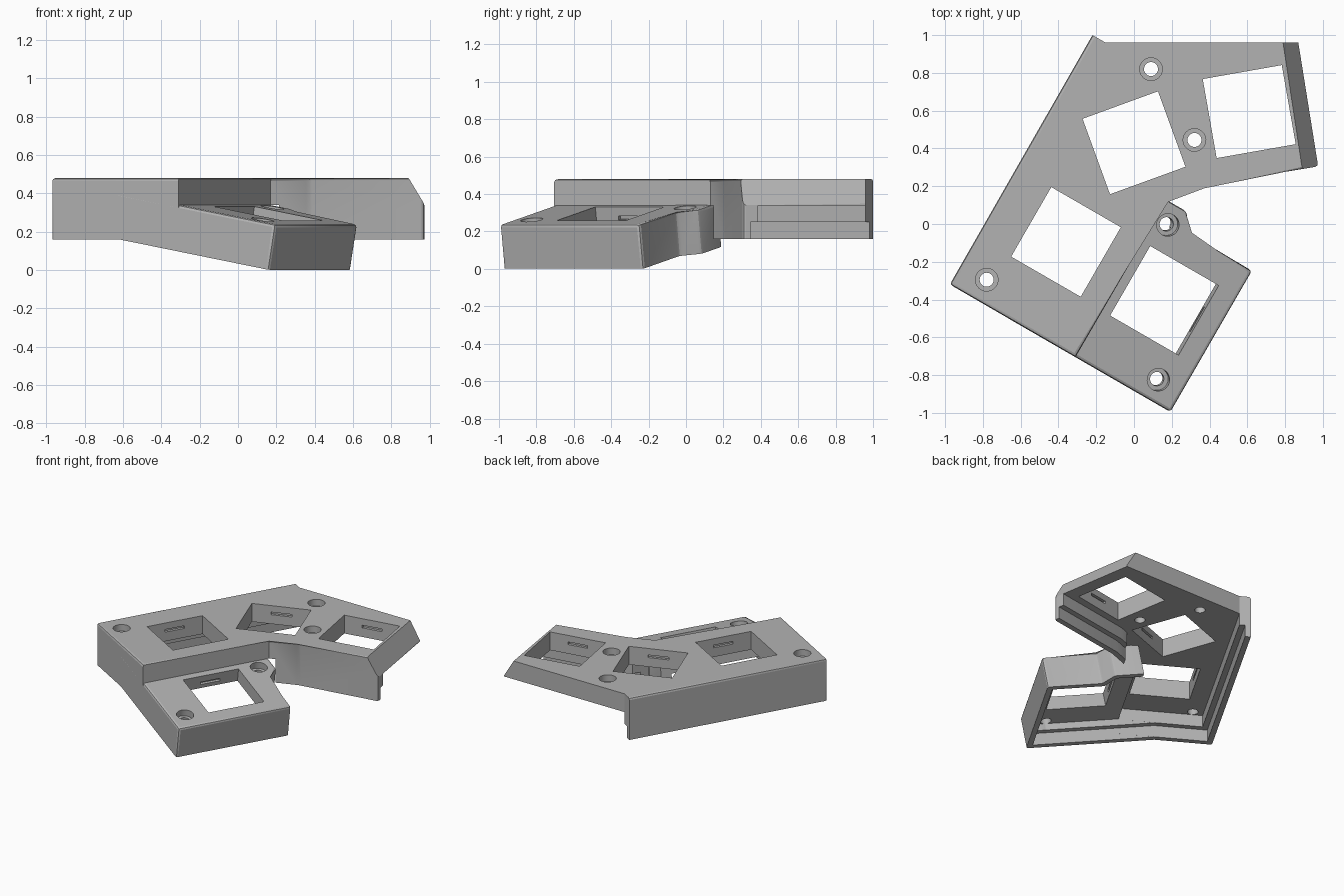
import bpy, bmesh
from math import radians, sin, cos, pi
from mathutils import Matrix, Vector
from mathutils.geometry import intersect_line_line_2d, intersect_line_line

cube = bpy.data.objects.get("Cube")
if cube:
    bpy.data.objects.remove(cube, do_unlink=True)

grey = bpy.data.materials.new("matte_grey")
grey.use_nodes = True
GREY = (0.45, 0.45, 0.45, 1)
grey.diffuse_color = GREY
grey.node_tree.nodes["Principled BSDF"].inputs["Base Color"].default_value = GREY


def add_object(name, bm):
    bmesh.ops.recalc_face_normals(bm, faces=bm.faces[:])
    mesh = bpy.data.meshes.new(name)
    bm.to_mesh(mesh)
    bm.free()
    mesh.materials.append(grey)
    obj = bpy.data.objects.new(name, mesh)
    bpy.context.collection.objects.link(obj)
    return obj


def prism(points, low, high, top_edges=(), corners=(), width=0.016):
    """Extruded outline; listed top edges and upright corners are chamfered."""
    bm = bmesh.new()
    n = len(points)
    bottom = [bm.verts.new((x, y, low)) for x, y in points]
    top = [bm.verts.new((x, y, high)) for x, y in points]
    bm.faces.new(bottom[::-1])
    bm.faces.new(top)
    for i in range(n):
        j = (i + 1) % n
        bm.faces.new((bottom[i], bottom[j], top[j], top[i]))
    edges = [bm.edges.get((top[i], top[(i + 1) % n])) for i in top_edges]
    edges += [bm.edges.get((bottom[i], top[i])) for i in corners]
    if edges:
        bmesh.ops.bevel(bm, geom=edges, offset=width, segments=2,
                        profile=0.5, affect='EDGES')
    return bm


def inset(points, offsets):
    """Move every outline edge inward by its own distance."""
    lines = []
    n = len(points)
    for i, d in enumerate(offsets):
        a, b = Vector(points[i]), Vector(points[(i + 1) % n])
        t = (b - a).normalized()
        shift = Vector((-t.y, t.x)) * d
        lines.append(((a + shift).to_3d(), (b + shift).to_3d()))
    return [intersect_line_line(*lines[i - 1], *lines[i])[0].xy for i in range(n)]


def cut(obj, bm):
    """Subtract a mesh and bake the result."""
    tool = add_object("cutter", bm)
    tool.hide_render = True
    mod = obj.modifiers.new("cut", 'BOOLEAN')
    mod.operation, mod.solver, mod.object = 'DIFFERENCE', 'EXACT', tool
    deps = bpy.context.evaluated_depsgraph_get()
    mesh = bpy.data.meshes.new_from_object(obj.evaluated_get(deps))
    obj.modifiers.clear()
    obj.data = mesh
    bpy.data.objects.remove(tool, do_unlink=True)


def box(center, size, angle):
    bm = bmesh.new()
    place = (Matrix.Translation(center) @ Matrix.Rotation(radians(angle), 4, 'Z')
             @ Matrix.Diagonal((*size, 1)))
    bmesh.ops.create_cube(bm, size=1, matrix=place)
    return bm


def cut_key_hole(obj, x, y, angle, top, size=0.425):
    """Square opening with a clip slot in two facing walls."""
    cut(obj, box((x, y, top), (size, size, 0.5), angle))
    cut(obj, box((x, y, top - 0.06), (size + 0.04, 0.15, 0.02), angle))


def cut_screw_hole(obj, x, y, top):
    """Counterbored round hole."""
    for radius, depth in ((0.06, 0.05), (0.037, 0.3)):
        bm = bmesh.new()
        bmesh.ops.create_cone(bm, cap_ends=True, segments=32, radius1=radius,
                              radius2=radius, depth=2 * depth,
                              matrix=Matrix.Translation((x, y, top)))
        cut(obj, bm)


WALL, LIP = 0.08, 0.04
TOP, PLATE, LEDGE, BASE = 0.48, 0.34, 0.25, 0.16

# Main case: solid outline with a sloped right end
hinge, inner, elbow = (-0.31, -0.705), (0.17, 0.13), (0.37, 0.205)
right_front, right_back = (0.975, 0.305), (0.87, 0.96)
left_back, left_front = (-0.22, 1.0), (-0.975, -0.32)
outline = [hinge, inner, elbow, right_front, right_back, (-0.15, 0.96),
           left_back, left_front]
bm = prism(outline, BASE, TOP, top_edges=(0, 1, 2, 6, 7), corners=(2, 3, 7))
slope = bmesh.ops.bisect_plane(
    bm, geom=bm.verts[:] + bm.edges[:] + bm.faces[:],
    plane_co=(*right_front, PLATE), plane_no=(0.138, 0.021, 0.085), clear_outer=True)
bmesh.ops.edgeloop_fill(bm, edges=[e for e in slope["geom_cut"]
                                   if isinstance(e, bmesh.types.BMEdge)])
main_case = add_object("main_case", bm)

# Hollow underside with a stepped wall, open at the back, right and hinge
room = [hinge, inner, elbow, right_front, right_back, left_back, left_front]
for wall, ceiling in ((WALL, PLATE), (LIP, LEDGE)):
    offsets = (-0.03, wall, wall, -0.3, -0.3, wall, wall)
    cut(main_case, prism(inset(room, offsets), -0.1, ceiling))

for x, y, angle in ((-0.36, -0.095, -30), (0, 0.43, 110), (0.61, 0.595, 100)):
    cut_key_hole(main_case, x, y, angle, TOP)
for x, y in ((-0.78, -0.295), (0.09, 0.82), (0.32, 0.445)):
    cut_screw_hole(main_case, x, y, TOP)

# Thumb case: built flat with its hinge on the local y axis, then tilted
THICK, DEPTH = 0.10, 0.24
front_end, back_end = (0.592, 0), (0.592, 0.863)
notch, tab = (0.2, 0.863), (0.128, 0.962)
outline = [(-0.37, 0), front_end, back_end, notch, tab, (-0.08, 0.962),
           (-0.08, WALL), (-0.37, WALL)]
thumb_case = add_object("thumb_case", prism(
    outline, -DEPTH, 0, top_edges=(0, 1, 2, 3, 4), corners=(1, 2, 3, 4)))
room = [(-0.5, 0), front_end, back_end, notch, tab, (-0.5, 0.962)]
for wall, ceiling in ((WALL, -THICK), (LIP, -0.15)):
    offsets = (wall, wall, wall, wall, wall, -0.1)
    cut(thumb_case, prism(inset(room, offsets), -0.5, ceiling))
cut_key_hole(thumb_case, 0.262, 0.495, 0, 0)
for x, y in ((0.075, 0.851), (0.447, 0.116)):
    cut_screw_hole(thumb_case, x, y, 0)
thumb_case.matrix_world = (Matrix.Translation((*hinge, PLATE))
                           @ Matrix.Rotation(radians(-30), 4, 'Z')
                           @ Matrix.Rotation(radians(10), 4, 'Y'))

# Smooth the round holes and keep the edges crisp
bpy.ops.object.select_all(action='DESELECT')
for obj in (main_case, thumb_case):
    obj.select_set(True)
    bpy.context.view_layer.objects.active = obj
bpy.ops.object.shade_smooth_by_angle(angle=radians(20))
